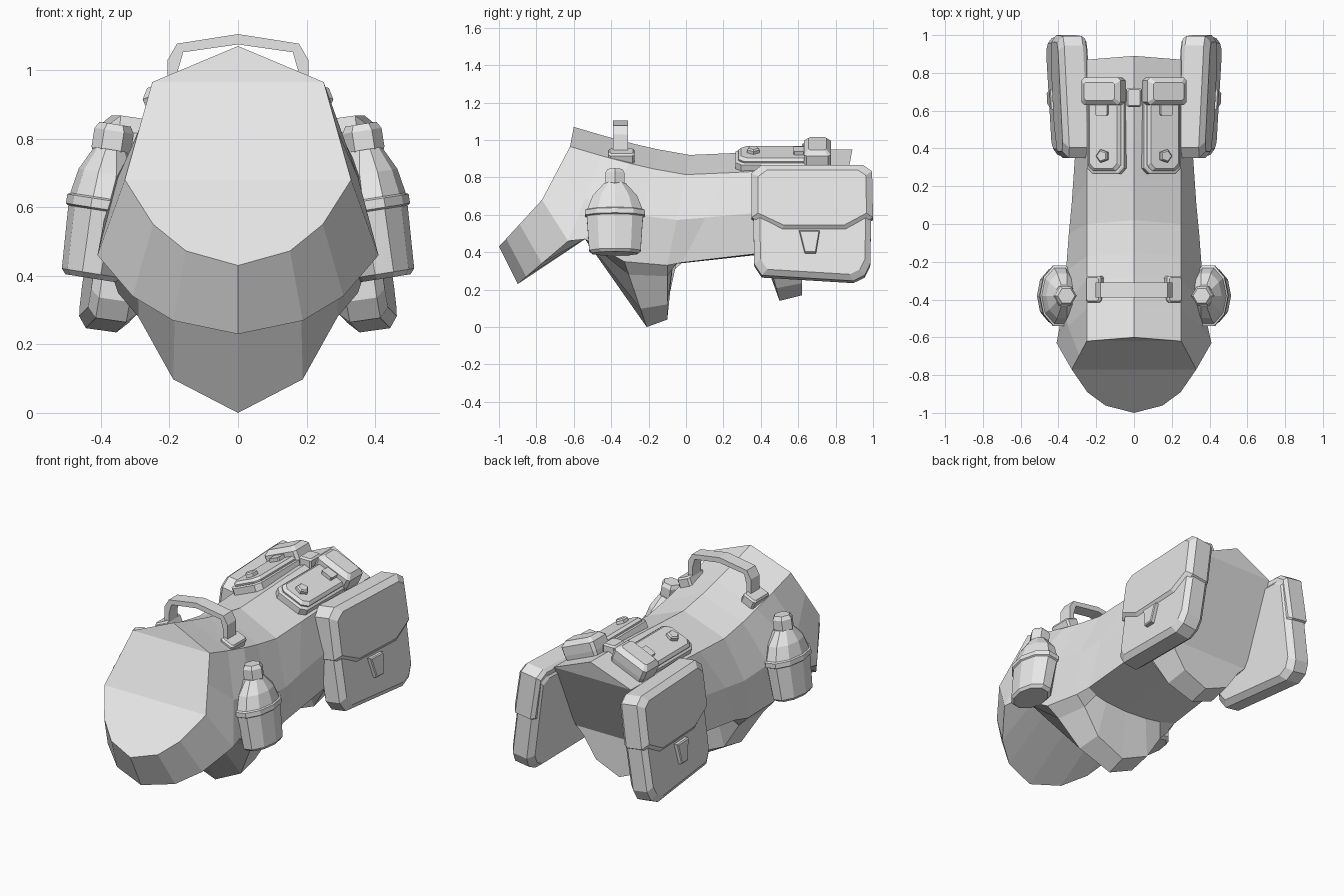
import bpy, bmesh, math
from mathutils import Vector

cube = bpy.data.objects.get("Cube")
if cube:
    bpy.data.objects.remove(cube, do_unlink=True)

grey = bpy.data.materials.new("plain_grey")
grey.use_nodes = True
grey.diffuse_color = (0.8, 0.8, 0.8, 1)
grey.node_tree.nodes["Principled BSDF"].inputs["Base Color"].default_value = grey.diffuse_color


def finish(name, bm):
    bmesh.ops.recalc_face_normals(bm, faces=bm.faces)
    mesh = bpy.data.meshes.new(name)
    bm.to_mesh(mesh)
    bm.free()
    mesh.materials.append(grey)
    obj = bpy.data.objects.new(name, mesh)
    bpy.context.collection.objects.link(obj)


def flat_cap(bm, ring):
    bm.faces.new(ring)


def strip_cap(bm, ring):
    """Close a mirrored ring with strips running from left to right."""
    half = len(ring) // 2
    bm.faces.new((ring[0], ring[1], ring[-1]))
    for i in range(1, half - 1):
        bm.faces.new((ring[i], ring[i + 1], ring[-i - 1], ring[-i]))
    bm.faces.new(ring[half - 1:half + 2])


def loft(name, rings, cap=flat_cap):
    """Closed solid through rings of points."""
    bm = bmesh.new()
    loops = [[bm.verts.new(p) for p in ring] for ring in rings]
    for a, b in zip(loops, loops[1:]):
        for i in range(len(a)):
            bm.faces.new((a[i - 1], a[i], b[i], b[i - 1]))
    cap(bm, loops[0])
    cap(bm, loops[-1])
    finish(name, bm)


def frame(center, degrees, yaw=0.0):
    """Place (across, along, up) coordinates, tilted about y and mirrored by side."""
    c, s = math.cos(math.radians(degrees)), math.sin(math.radians(degrees))

    def place(side, a, b, h):
        x = center[0] + a * c + h * s + b * yaw
        return Vector((side * x, center[1] + b, center[2] - a * s + h * c))
    return place


def chamfered(a0, a1, b0, b1, cut):
    return [(a0 + cut, b0), (a1 - cut, b0), (a1, b0 + cut), (a1, b1 - cut),
            (a1 - cut, b1), (a0 + cut, b1), (a0, b1 - cut), (a0, b0 + cut)]


def polygon(a, b, r, n):
    angles = [math.tau * i / n for i in range(n)]
    return [(a + r * math.cos(t), b + r * math.sin(t)) for t in angles]


def inset(outline, d):
    ca = sum(p[0] for p in outline) / len(outline)
    cb = sum(p[1] for p in outline) / len(outline)
    ra = max(abs(p[0] - ca) for p in outline)
    rb = max(abs(p[1] - cb) for p in outline)
    return [(ca + (a - ca) * (1 - d / ra), cb + (b - cb) * (1 - d / rb)) for a, b in outline]


def slab(name, place, side, outline, levels):
    """Outline stacked at (height, inset) levels above a tilted plane."""
    loft(name, [[place(side, a, b, h) for a, b in inset(outline, d)] for h, d in levels])


def upright(name, place, side, outline, levels):
    """Outline in (along, up) stacked outwards at (distance, inset) levels."""
    loft(name, [[place(side, w, u, v) for u, v in inset(outline, d)] for w, d in levels])


def body_ring(ridge, low, belly, bulge, sag):
    """Full ring from ridge over shoulder, flank and lower edge to the belly."""
    top, edge, bottom = Vector((0, *ridge)), Vector(low), Vector((0, *belly))
    shoulder = top + Vector((.25, -.02, -.105))
    flank = (shoulder + edge) / 2 + Vector((bulge, 0, 0))
    half = [top, shoulder, flank, edge]
    for width, drop in sag:
        point = edge.lerp(bottom, drop)
        point.x = edge.x * width
        half.append(point)
    half.append(bottom)
    return half + [Vector((-p.x, p.y, p.z)) for p in half[-2:0:-1]]


# Body shell with chest plate and two belly straps, from neck to rump
rounded = [(.75, .52), (.46, .83)]
pointed = [(.83, .2), (.54, .72)]
loft("body_shell", [
    body_ring((-.6, 1.07), (.33, -.77, .68), (-1, .43), 0, rounded),
    body_ring((-.43, 1.02), (.41, -.63, .46), (-.9, .23), .02, rounded),
    body_ring((-.28, .98), (.39, -.54, .47), (-.54, .47), .05, rounded),
    body_ring((-.15, .95), (.35, -.33, .35), (-.21, 0), .06, pointed),
    body_ring((.02, .92), (.33, -.1, .33), (-.1, .04), .055, pointed),
    body_ring((.25, .93), (.31, -.02, .345), (-.08, .335), .05, rounded),
    body_ring((.45, .94), (.3, .36, .39), (.42, .39), .035, rounded),
    body_ring((.6, .945), (.29, .44, .38), (.5, .14), .03, pointed),
    body_ring((.89, .95), (.28, .62, .4), (.62, .17), .025, pointed),
], strip_cap)

# Carry handle: bent flat bar over the shoulders
arch = [((.205, .92), (.175, .92)), ((.205, 1.03), (.175, 1.0)),
        ((.178, 1.077), (.16, 1.052)), ((0, 1.105), (0, 1.075))]
arch += [((-xo, zo), (-xi, zi)) for (xo, zo), (xi, zi) in arch[-2::-1]]
loft("carry_handle", [[(xo, -.39, zo), (xo, -.31, zo), (xi, -.31, zi), (xi, -.39, zi)]
                      for (xo, zo), (xi, zi) in arch])

mount = frame((.205, -.345, .915), 23)
bag = frame((.36, .675, .55), -8, .05)
flask = frame((.395, -.38, .61), -9)
pouch = frame((.145, .475, .895), 23)

for side, label in ((1, "left"), (-1, "right")):
    # Handle mount on the sloping back
    slab(label + "_handle_mount", mount, side, chamfered(-.04, .045, -.07, .07, .01),
         [(-.03, 0), (.02, 0), (.03, .008)])

    # Saddle bag with overlapping flap and strap
    outline = [(-.31, -.22), (-.27, -.28), (.22, -.31), (.28, -.28), (.31, -.22),
               (.32, .27), (.27, .3), (-.27, .3), (-.32, .26)]
    upright(label + "_saddle_bag", bag, side, outline,
            [(-.09, .035), (-.06, 0), (.03, 0), (.055, .035)])
    flap = [(-.325, .03), (-.17, -.05), (.19, -.05), (.325, .03),
            (.32, .28), (.27, .315), (-.27, .315), (-.325, .27)]
    upright(label + "_bag_flap", bag, side, flap, [(-.08, .015), (-.06, 0), (.04, 0), (.07, .035)])
    strap = [(-.07, -.045), (-.04, -.165), (.02, -.165), (.04, -.045)]
    upright(label + "_bag_strap", bag, side, strap, [(.03, 0), (.075, 0), (.08, .006)])

    # Canteen: faceted oval flask with belt ring and cap
    profile = [(.075, .125, -.22), (.088, .145, -.205), (.098, .158, -.02), (.106, .168, -.015),
               (.106, .168, .012), (.098, .155, .017), (.085, .125, .09), (.05, .06, .16)]
    loft(label + "_canteen", [[flask(side, ra * a, rb * b, h) for a, b in polygon(0, 0, 1, 10)]
                              for ra, rb, h in profile])
    slab(label + "_canteen_cap", flask, side, polygon(0, 0, .058, 6),
         [(.14, .01), (.16, 0), (.215, 0), (.235, .012)])

    # Flat back pouch in two layers with stud and clasp
    slab(label + "_pouch_base", pouch, side, chamfered(-.105, .105, -.21, .21, .03),
         [(-.03, 0), (.015, 0), (.02, .008)])
    slab(label + "_pouch_top", pouch, side, chamfered(-.095, .095, -.195, .2, .03),
         [(.01, .005), (.03, 0), (.045, .015)])
    slab(label + "_pouch_stud", pouch, side, polygon(0, -.115, .036, 5),
         [(.03, 0), (.062, 0), (.07, .008)])
    slab(label + "_pouch_clasp", pouch, side, chamfered(-.03, .04, .1, .16, .006),
         [(.03, 0), (.065, 0)])

    # Rolled pouch closure at the rump
    slab(label + "_pouch_roll", pouch, side, chamfered(-.11, .115, .155, .3, .015),
         [(-.02, .005), (.02, 0), (.07, 0), (.095, .025)])

# Small keeper between the two pouches
slab("ridge_keeper", frame((0, .67, .95), 0), 1, chamfered(-.04, .04, -.05, .05, .008),
     [(-.03, 0), (.025, 0), (.035, .008)])
